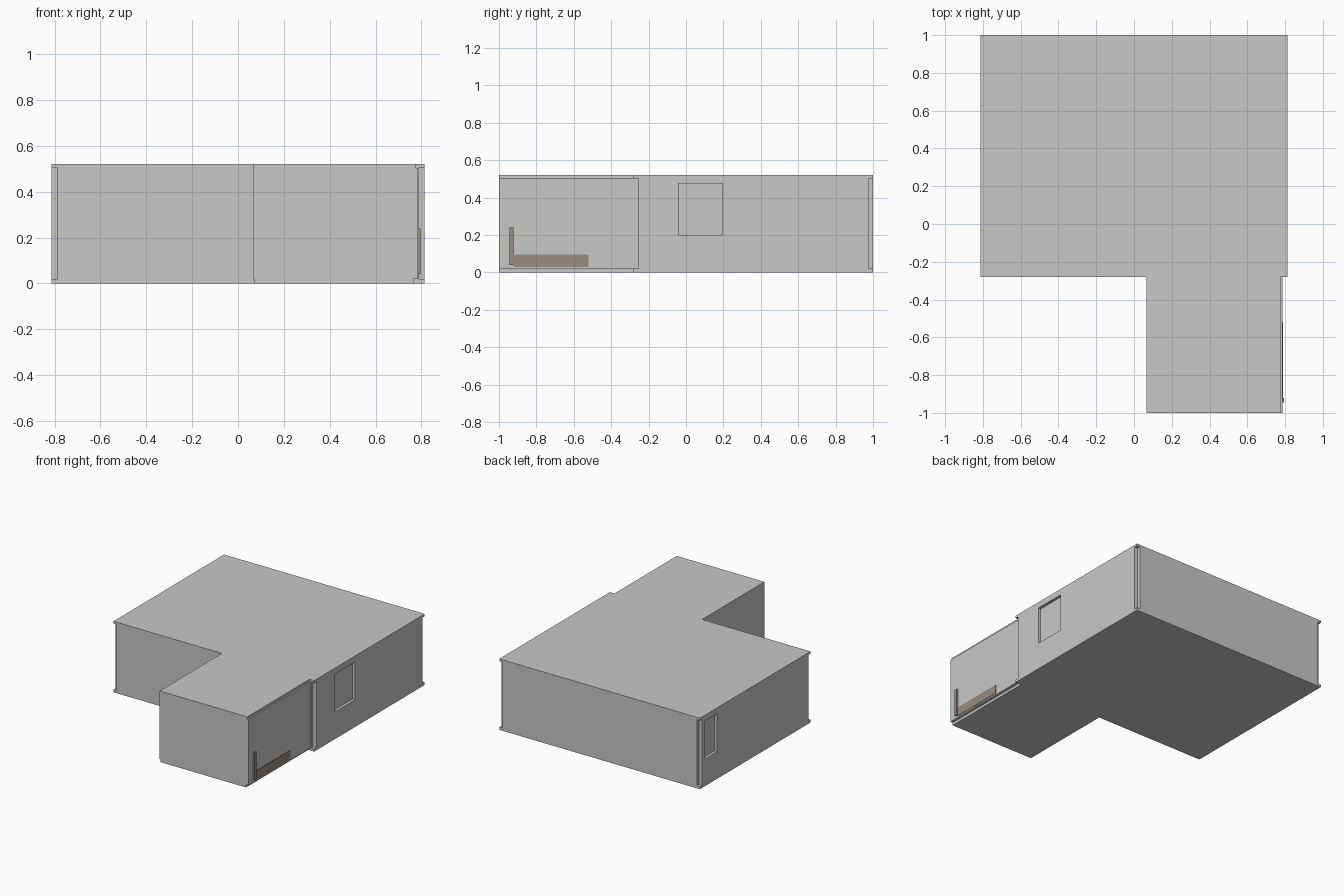
import bpy, bmesh

cube = bpy.data.objects.get("Cube")
if cube:
    bpy.data.objects.remove(cube, do_unlink=True)


def material(name, rgb):
    m = bpy.data.materials.new(name)
    m.use_nodes = True
    m.diffuse_color = (*rgb, 1)
    m.node_tree.nodes["Principled BSDF"].inputs["Base Color"].default_value = (*rgb, 1)
    return m


PLASTER = material("plaster grey", (0.58, 0.58, 0.565))
WOOD = material("dull brown wood", (0.31, 0.265, 0.225))

X, BACK, STEP, FRONT = 0.813, 1.0, -0.28, -1.0   # plan limits
FLOOR, CEIL, TOP = 0.02, 0.503, 0.52             # levels
T = 0.025                                        # wall thickness


def finish(name, bm, mat):
    bmesh.ops.recalc_face_normals(bm, faces=bm.faces)
    mesh = bpy.data.meshes.new(name)
    bm.to_mesh(mesh)
    bm.free()
    mesh.materials.append(mat)
    obj = bpy.data.objects.new(name, mesh)
    bpy.context.collection.objects.link(obj)
    return obj


def add_box(bm, xs, ys, zs):
    verts = bmesh.ops.create_cube(bm, size=1)["verts"]
    for v in verts:
        for i, (a, b) in enumerate((xs, ys, zs)):
            v.co[i] = (a + b) / 2 + v.co[i] * (b - a)


def box(name, xs, ys, zs, mat=PLASTER):
    bm = bmesh.new()
    add_box(bm, xs, ys, zs)
    return finish(name, bm, mat)


def slab(name, z0, z1, wing_left, wing_right):
    """L-shaped plate covering the main block and the front wing."""
    bm = bmesh.new()
    plan = [(-X, STEP), (wing_left, STEP), (wing_left, FRONT), (wing_right, FRONT),
            (wing_right, STEP), (X, STEP), (X, BACK), (-X, BACK)]
    face = bm.faces.new([bm.verts.new((x, y, z0)) for x, y in plan])
    up = bmesh.ops.extrude_face_region(bm, geom=[face])["geom"]
    for v in up:
        if isinstance(v, bmesh.types.BMVert):
            v.co.z = z1
    return finish(name, bm, PLASTER)


def window_wall(name, side, y0, y1, wy, wz):
    """Side wall made around a window opening, with a recessed pane."""
    def span(a, b):
        return tuple(sorted((side * a, side * b)))
    xs = span(X - T, X)
    bm = bmesh.new()
    add_box(bm, xs, (y0, wy[0]), (FLOOR, CEIL))
    add_box(bm, xs, (wy[1], y1), (FLOOR, CEIL))
    add_box(bm, xs, wy, (FLOOR, wz[0]))
    add_box(bm, xs, wy, (wz[1], CEIL))
    finish(name, bm, PLASTER)
    box(name + "_window_pane", span(X - T, X - T + 0.005), wy, wz)


# Floor and roof plates
slab("floor_slab", 0, FLOOR, 0.073, 0.765)
slab("roof_slab", CEIL, TOP, 0.065, 0.775)

# Main block walls, leaving small open notches at the corners
level = (FLOOR, CEIL)
box("back_wall", (-X + T, X - T), (BACK - T, BACK), level)
box("front_wall", (-X + T, X - T), (STEP, STEP + T), level)
window_wall("left_wall", 1, STEP + T, BACK - T, (-0.04, 0.195), (0.2, 0.475))
window_wall("right_wall", -1, STEP + T, BACK - T, (0.8, 0.94), (0.2, 0.475))

# Front wing walls
box("wing_front_wall", (0.065, 0.785), (FRONT, FRONT + T), level)
box("wing_right_wall", (0.065, 0.065 + T), (FRONT + T, STEP), level)
box("wing_left_wall", (0.785 - T, 0.785), (FRONT + T, STEP), level)

# Wooden bed showing through the wing side wall
box("bed_headboard", (0.74, 0.795), (-0.945, -0.922), (0.04, 0.24), WOOD)
box("bed_rail", (0.74, 0.789), (-0.922, -0.52), (0.03, 0.095), WOOD)
